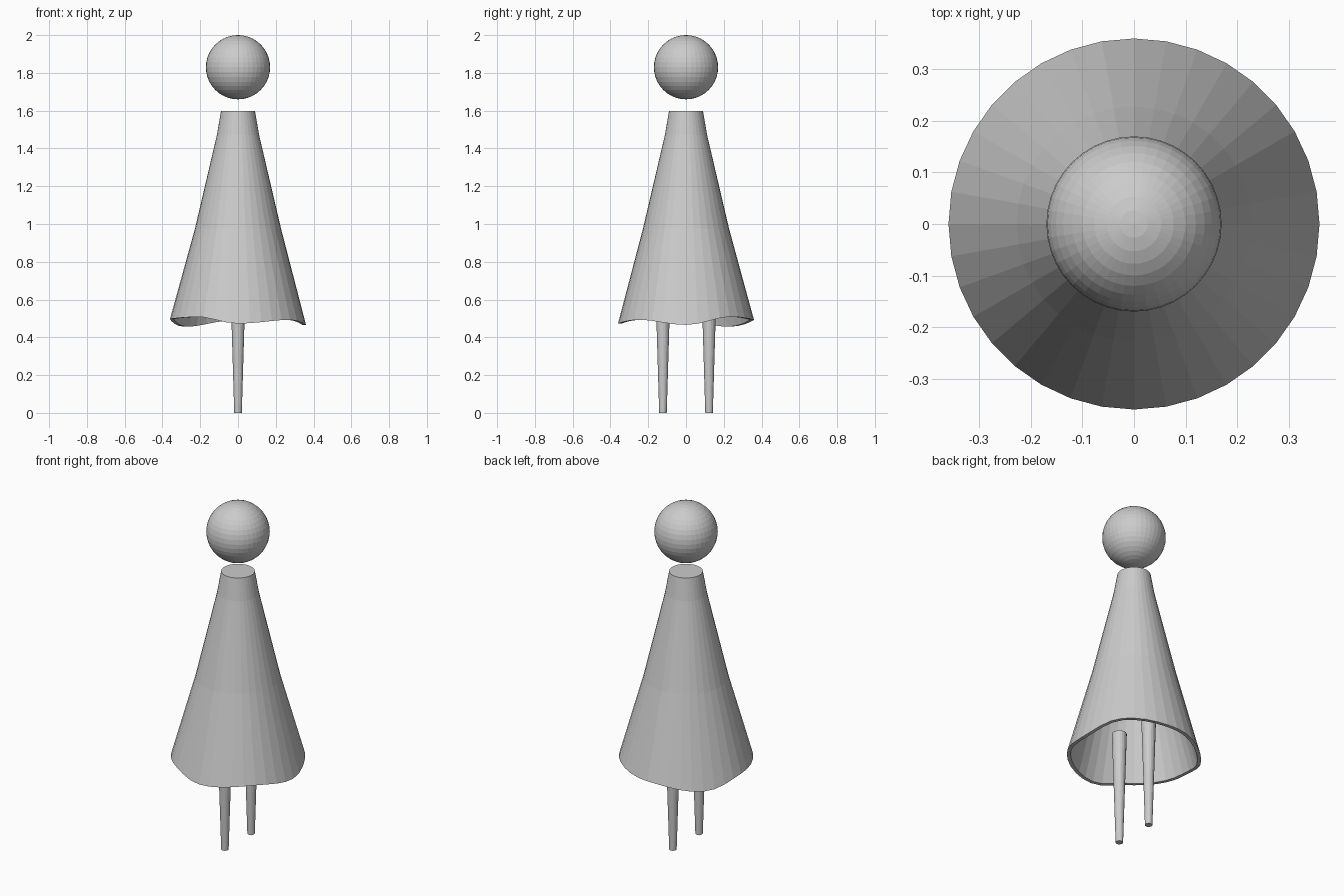
import bpy, bmesh, math

if "Cube" in bpy.data.objects:
    bpy.data.objects.remove(bpy.data.objects["Cube"])

SIDES = 36
grey = bpy.data.materials.new("plain grey")
grey.diffuse_color = (0.6, 0.6, 0.6, 1)
grey.use_nodes = True
grey.node_tree.nodes["Principled BSDF"].inputs["Base Color"].default_value = grey.diffuse_color


def finish(bm, name):
    bmesh.ops.recalc_face_normals(bm, faces=bm.faces)
    mesh = bpy.data.meshes.new(name)
    bm.to_mesh(mesh)
    bm.free()
    mesh.materials.append(grey)
    obj = bpy.data.objects.new(name, mesh)
    bpy.context.collection.objects.link(obj)
    return obj


# Height of the wavy hem at (angle in degrees, z) control points
HEM = [(0, .466), (40, .509), (90, .492), (142, .456), (182, .497),
       (235, .508), (270, .473), (318, .493), (360, .466)]


def hem_height(deg):
    for (a0, z0), (a1, z1) in zip(HEM, HEM[1:]):
        if a0 <= deg <= a1:
            t = (1 - math.cos(math.pi * (deg - a0) / (a1 - a0))) / 2
            return z0 + (z1 - z0) * t


# Cloak: outer wall down to the hem, then inner wall back up (z None = hem)
PROFILE = [(.09, 1.597), (.112, 1.47), (.228, .975), (.36, None),
           (.34, None), (.208, .975), (.092, 1.47), (.072, 1.577)]
bm = bmesh.new()
rings = []
for r, z in PROFILE:
    ring = []
    for i in range(SIDES):
        deg = 360 * i / SIDES
        a = math.radians(deg)
        height = hem_height(deg) if z is None else z
        ring.append(bm.verts.new((r * math.cos(a), r * math.sin(a), height)))
    rings.append(ring)
for lower, upper in zip(rings, rings[1:]):
    for i in range(SIDES):
        j = (i + 1) % SIDES
        bm.faces.new((lower[i], lower[j], upper[j], upper[i]))
bm.faces.new(rings[0])
bm.faces.new(rings[-1])
finish(bm, "cloak")

# Floating ball head
bm = bmesh.new()
bmesh.ops.create_uvsphere(bm, u_segments=40, v_segments=20, radius=.17)
bmesh.ops.translate(bm, verts=bm.verts, vec=(0, 0, 1.83))
finish(bm, "head")

# Two tapered legs, ending inside the cloak
LEG_TOP = .67
for side, name in ((-1, "front_leg"), (1, "back_leg")):
    bm = bmesh.new()
    bmesh.ops.create_cone(bm, cap_ends=True, segments=20,
                          radius1=.02, radius2=.04, depth=LEG_TOP)
    bmesh.ops.translate(bm, verts=bm.verts, vec=(0, side * .122, LEG_TOP / 2))
    finish(bm, name)
